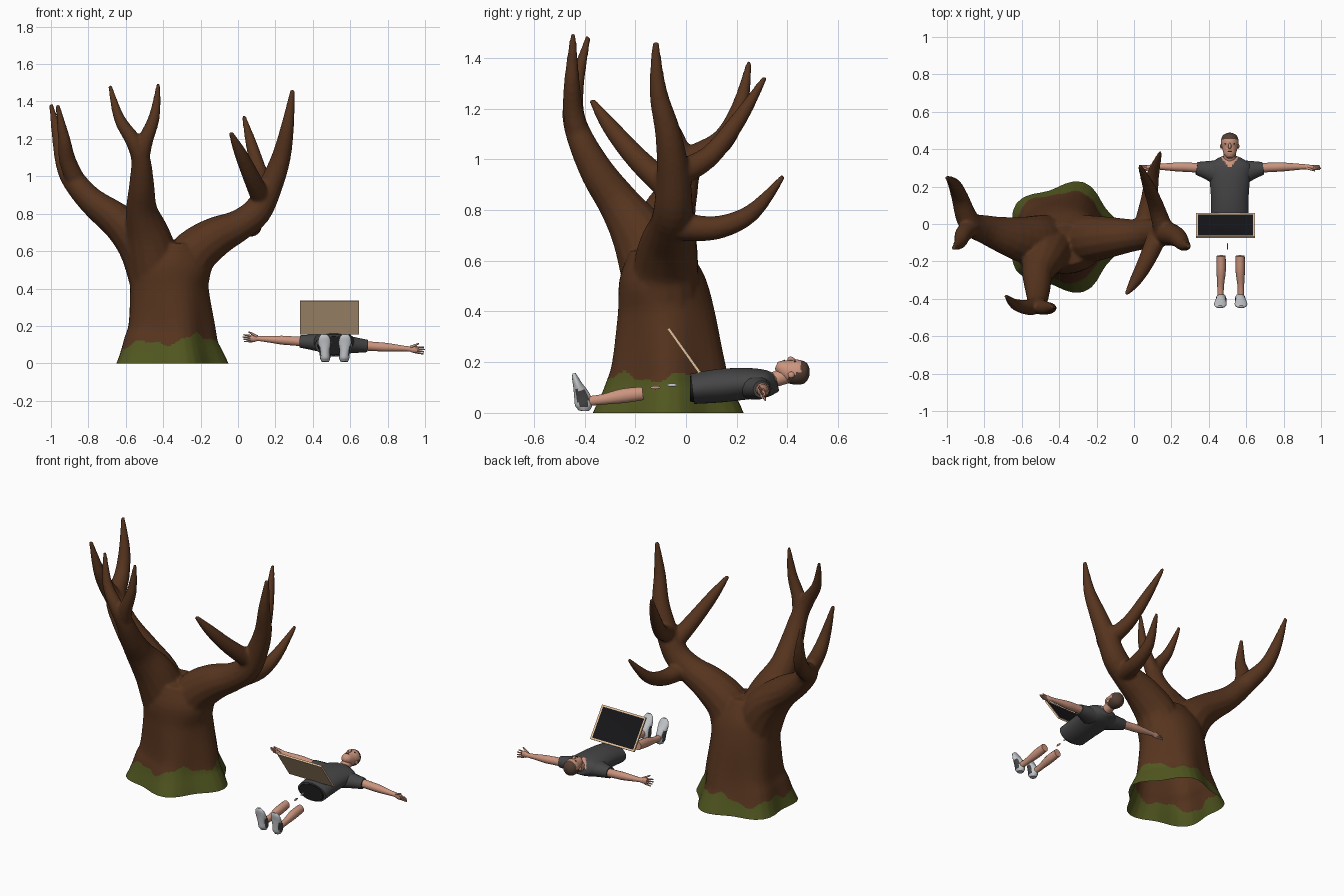
import bpy, bmesh, math
from mathutils import Vector, Matrix

cube = bpy.data.objects.get("Cube")
if cube:
    bpy.data.objects.remove(cube, do_unlink=True)


def material(name, *rgb):
    mat = bpy.data.materials.new(name)
    mat.use_nodes = True
    mat.diffuse_color = (*rgb, 1)
    mat.node_tree.nodes["Principled BSDF"].inputs["Base Color"].default_value = (*rgb, 1)
    return mat


bark = material("bark brown", 0.092, 0.034, 0.013)
moss = material("moss green", 0.082, 0.093, 0.014)
skin = material("skin", 0.6, 0.3, 0.21)
cloth = material("shirt grey", 0.06, 0.06, 0.063)
black = material("shorts black", 0.012, 0.012, 0.013)
shoe_mat = material("shoe grey", 0.56, 0.58, 0.6)
hair = material("hair brown", 0.09, 0.05, 0.035)
wood = material("frame tan", 0.88, 0.6, 0.36)
glass = material("screen black", 0.008, 0.008, 0.01)


def finish(name, bm, *mats, rule=None):
    """Turn a bmesh into an object; rule(face centre) gives the material slot."""
    bmesh.ops.recalc_face_normals(bm, faces=bm.faces)
    for face in bm.faces:
        face.smooth = True
        if rule:
            face.material_index = int(rule(face.calc_center_median()))
    mesh = bpy.data.meshes.new(name)
    bm.to_mesh(mesh)
    bm.free()
    for mat in mats:
        mesh.materials.append(mat)
    mesh.set_sharp_from_angle(angle=math.radians(50))
    obj = bpy.data.objects.new(name, mesh)
    bpy.context.collection.objects.link(obj)
    return obj


def smooth_path(points, steps):
    """Catmull-Rom interpolation of tuples (x, y, z, radius a, radius b)."""
    pts = [Vector(p if len(p) == 5 else (*p, p[3])) for p in points]
    pts = [pts[0]] + pts + [pts[-1]]
    out = []
    for a, b, c, d in zip(pts, pts[1:], pts[2:], pts[3:]):
        for i in range(steps):
            t = i / steps
            out.append(b + (c - a) * (t / 2) + (a * 2 - b * 5 + c * 4 - d) * (t * t / 2)
                       + (b * 3 - a - c * 3 + d) * (t ** 3 / 2))
    return out + [pts[-1]]


def loft(bm, points, sides=14, steps=4, wobble=None):
    """Skin elliptical rings along a smoothed path and close both ends."""
    path = smooth_path(points, steps)
    centres = [p.to_3d() for p in path]
    chord = centres[-1] - centres[0]
    ref = Vector((0, 1, 0)) if abs(chord.x) > max(abs(chord.y), abs(chord.z)) else Vector((1, 0, 0))
    rings = []
    for i, p in enumerate(path):
        tangent = (centres[min(i + 1, len(path) - 1)] - centres[max(i - 1, 0)]).normalized()
        side = (ref - tangent * ref.dot(tangent)).normalized()
        other = tangent.cross(side)
        ring = []
        for k in range(sides):
            ang = math.tau * k / sides
            grow = wobble(ang, p[2]) if wobble else 1
            offset = side * (math.cos(ang) * p[3]) + other * (math.sin(ang) * p[4])
            ring.append(bm.verts.new(centres[i] + offset * grow))
        rings.append(ring)
    for low, high in zip(rings, rings[1:]):
        for k in range(sides):
            n = (k + 1) % sides
            bm.faces.new((low[k], low[n], high[n], high[k]))
    bm.faces.new(rings[0][::-1])
    bm.faces.new(rings[-1])


def lofted(name, points, *mats, rule=None, **options):
    bm = bmesh.new()
    loft(bm, points, **options)
    return finish(name, bm, *mats, rule=rule)


def ball(name, centre, radii, mat):
    bm = bmesh.new()
    place = Matrix.Translation(centre) @ Matrix.Diagonal((*radii, 1))
    bmesh.ops.create_uvsphere(bm, u_segments=10, v_segments=6, radius=1, matrix=place)
    return finish(name, bm, mat)


# Tree: flared, lobed trunk
def root_lobes(ang, z):
    return 1 + 0.085 * max(0, 1 - z / 0.5) * math.cos(5 * (ang - math.radians(72)))


tree = bmesh.new()
loft(tree, [(-0.37, -0.07, -0.06, 0.32, 0.305), (-0.37, -0.07, 0, 0.295, 0.285),
            (-0.37, -0.07, 0.1, 0.258, 0.245), (-0.365, -0.07, 0.2, 0.232, 0.218),
            (-0.37, -0.08, 0.4, 0.21, 0.19), (-0.365, -0.1, 0.54, 0.212, 0.165),
            (-0.36, -0.11, 0.65, 0.14, 0.11)], sides=40, wobble=root_lobes)
# Left limb with its two prongs
loft(tree, [(-0.43, -0.09, 0.4, 0.14), (-0.5, -0.09, 0.6, 0.13, 0.14), (-0.62, -0.08, 0.74, 0.1, 0.12),
            (-0.78, -0.035, 0.865, 0.073, 0.082), (-0.88, 0.01, 0.98, 0.062), (-0.93, 0.14, 1.07, 0.046),
            (-0.96, 0.21, 1.2, 0.034), (-1.0, 0.25, 1.385, 0.011)])
loft(tree, [(-0.85, 0, 0.94, 0.055), (-0.91, -0.05, 1.08, 0.046),
            (-0.93, -0.1, 1.2, 0.033), (-0.965, -0.13, 1.385, 0.011)])
# Upright front limb and its fork
loft(tree, [(-0.44, -0.1, 0.5, 0.15), (-0.48, -0.17, 0.68, 0.12), (-0.515, -0.26, 0.82, 0.085),
            (-0.515, -0.35, 0.95, 0.068), (-0.52, -0.42, 1.09, 0.052), (-0.56, -0.445, 1.19, 0.043),
            (-0.635, -0.43, 1.31, 0.03), (-0.685, -0.385, 1.485, 0.011)])
loft(tree, [(-0.52, -0.42, 1.08, 0.045), (-0.495, -0.445, 1.19, 0.041),
            (-0.447, -0.45, 1.32, 0.03), (-0.425, -0.445, 1.495, 0.011)])
# Right limb and its side branches
loft(tree, [(-0.3, -0.08, 0.42, 0.14), (-0.25, -0.08, 0.57, 0.13), (-0.13, -0.07, 0.67, 0.11),
            (0, -0.06, 0.735, 0.086), (0.1, -0.05, 0.81, 0.078), (0.17, -0.05, 0.94, 0.066),
            (0.23, -0.07, 1.1, 0.052), (0.265, -0.11, 1.27, 0.035), (0.293, -0.12, 1.465, 0.013)])
loft(tree, [(0.13, -0.05, 0.87, 0.055), (0.07, -0.19, 1.0, 0.046),
            (0.01, -0.3, 1.13, 0.033), (-0.04, -0.373, 1.235, 0.012)])
loft(tree, [(0.16, -0.04, 0.94, 0.055), (0.12, 0.09, 1.01, 0.043),
            (0.075, 0.21, 1.16, 0.032), (0.03, 0.312, 1.325, 0.011)])
loft(tree, [(0.05, -0.03, 0.735, 0.057), (0.08, 0.12, 0.73, 0.047),
            (0.1, 0.26, 0.79, 0.035), (0.142, 0.385, 0.935, 0.011)])
source = finish("tree_source", tree)

# Fuse trunk and limbs into one skin, then cut it open at the ground
fuse = source.modifiers.new("fuse", "REMESH")
fuse.mode = "VOXEL"
fuse.voxel_size = 0.009
relax = source.modifiers.new("relax", "SMOOTH")
relax.factor = 0.5
relax.iterations = 6
graph = bpy.context.evaluated_depsgraph_get()
fused = bmesh.new()
fused.from_mesh(source.evaluated_get(graph).to_mesh())
bpy.data.objects.remove(source, do_unlink=True)
bmesh.ops.bisect_plane(fused, geom=fused.verts[:] + fused.edges[:] + fused.faces[:],
                       plane_co=(0, 0, 0), plane_no=(0, 0, 1), clear_inner=True)


def is_mossy(c):
    ang = math.atan2(c.y + 0.07, c.x + 0.37)
    edge = 0.11 + 0.033 * math.cos(ang + 0.3) + 0.02 * math.sin(5 * ang) + 0.008 * math.sin(13 * ang)
    return c.z < edge


finish("tree", fused, bark, moss, rule=is_mossy)

# Lying figure: torso with a V neck, shorts, neck and head
MID = 0.512
lofted("shirt", [(MID, 0.025, 0.095, 0.1, 0.06), (MID, 0.13, 0.107, 0.1, 0.066),
                 (MID, 0.24, 0.115, 0.108, 0.062), (MID, 0.31, 0.115, 0.115, 0.055),
                 (MID, 0.345, 0.117, 0.075, 0.042), (MID, 0.36, 0.12, 0.04, 0.032)],
       cloth, skin, sides=60, steps=14,
       rule=lambda c: c.z > 0.125 and abs(c.x - MID) < (c.y - 0.297) * 0.8)
lofted("shorts", [(MID, 0.015, 0.095, 0.085, 0.05), (MID, 0.05, 0.095, 0.092, 0.055)], black, sides=24)
lofted("neck", [(MID, 0.33, 0.125, 0.034, 0.03), (MID, 0.4, 0.15, 0.031, 0.034)], skin)
lofted("head", [(MID, 0.356, 0.187, 0.016, 0.014), (MID, 0.373, 0.18, 0.031, 0.029),
                (MID, 0.41, 0.164, 0.042, 0.046), (MID, 0.445, 0.16, 0.047, 0.049),
                (MID, 0.473, 0.158, 0.037, 0.039), (MID, 0.487, 0.157, 0.013, 0.015)],
       skin, hair, sides=28, steps=6,
       rule=lambda c: c.y > 0.454 or (c.y > 0.405 and c.z < 0.165 - (0.454 - c.y) * 0.5))
lofted("nose", [(MID, 0.432, 0.205, 0.005), (MID, 0.412, 0.214, 0.009),
                (MID, 0.406, 0.205, 0.006)], skin, sides=8)
ball("mouth", (MID, 0.387, 0.206), (0.013, 0.003, 0.004), hair)

for s, label in ((-1, "right"), (1, "left")):
    def arm_point(reach, y, *radii, lift=0):
        return (MID + s * reach, y, 0.105 - s * 0.033 * reach / 0.48 + lift, *radii)

    ball(label + "_ear", (MID + s * 0.046, 0.415, 0.15), (0.006, 0.013, 0.013), skin)
    ball(label + "_eye", (MID + s * 0.018, 0.43, 0.203), (0.011, 0.005, 0.003), hair)
    # Arm: sleeve, bare arm and half-turned open hand
    lofted(label + "_sleeve", [arm_point(0.06, 0.275, 0.07, 0.05), arm_point(0.12, 0.288, 0.05, 0.042),
                               arm_point(0.178, 0.298, 0.034, 0.034)], cloth)
    lofted(label + "_arm", [arm_point(0.12, 0.298, 0.027), arm_point(0.22, 0.303, 0.025),
                            arm_point(0.28, 0.305, 0.024), arm_point(0.395, 0.306, 0.014),
                            arm_point(0.425, 0.304, 0.013, 0.02), arm_point(0.448, 0.302, 0.011, 0.017)], skin)
    hand = bmesh.new()
    for i in range(4):
        spread = 1.2 - i
        loft(hand, [arm_point(0.435, 0.302 - spread * 0.004, 0.006, lift=spread * 0.009),
                    arm_point(0.487 - 0.004 * abs(i - 1), 0.3 - spread * 0.007, 0.0035, lift=spread * 0.012)],
             sides=8, steps=2)
    loft(hand, [arm_point(0.41, 0.3, 0.008, lift=0.01), arm_point(0.455, 0.285, 0.004, lift=0.032)],
         sides=8, steps=2)
    finish(label + "_fingers", hand, skin)
    # Lower leg and shoe with the toes pointing up and dark mesh sides
    x = 0.517 + s * 0.051
    lofted(label + "_shin", [(x, -0.17, 0.077, 0.024, 0.027), (x, -0.25, 0.067, 0.025, 0.029),
                             (x + s * 0.003, -0.33, 0.053, 0.018, 0.021),
                             (x + s * 0.004, -0.4, 0.045, 0.017, 0.02)], skin)
    lofted(label + "_shoe", [(x, -0.403, 0.008, 0.019, 0.02), (x, -0.403, 0.03, 0.028, 0.034),
                             (x + s * 0.002, -0.41, 0.065, 0.028, 0.032),
                             (x + s * 0.004, -0.427, 0.11, 0.034, 0.019),
                             (x + s * 0.005, -0.438, 0.14, 0.028, 0.012),
                             (x + s * 0.005, -0.441, 0.156, 0.013, 0.006)], shoe_mat, cloth, sides=24,
           rule=lambda c: abs(c.x - x) > 0.023 and 0.02 < c.z < 0.09)

# Thin leftover slivers between hips and shins
for name, y, mat in (("knee_sliver", -0.12, skin), ("thigh_sliver", -0.055, shoe_mat)):
    ball(name, (0.5, y, 0.1 + (y + 0.12) * 0.15), (0.003, 0.02, 0.007), mat)

# Framed screen leaning over the lap
panel = bmesh.new()
place = (Matrix.Translation((0.49, -0.008, 0.246)) @ Matrix.Rotation(math.radians(-54.6), 4, "X")
         @ Matrix.Diagonal((0.315, 0.215, 0.011, 1)))
bmesh.ops.create_cube(panel, size=1, matrix=place)
panel.normal_update()
front = max(panel.faces, key=lambda f: f.normal.y * 0.8 + f.normal.z * 0.6)
bmesh.ops.inset_region(panel, faces=[front], thickness=0.015, depth=-0.002)
front.material_index = 1
finish("framed_screen", panel, wood, glass)
